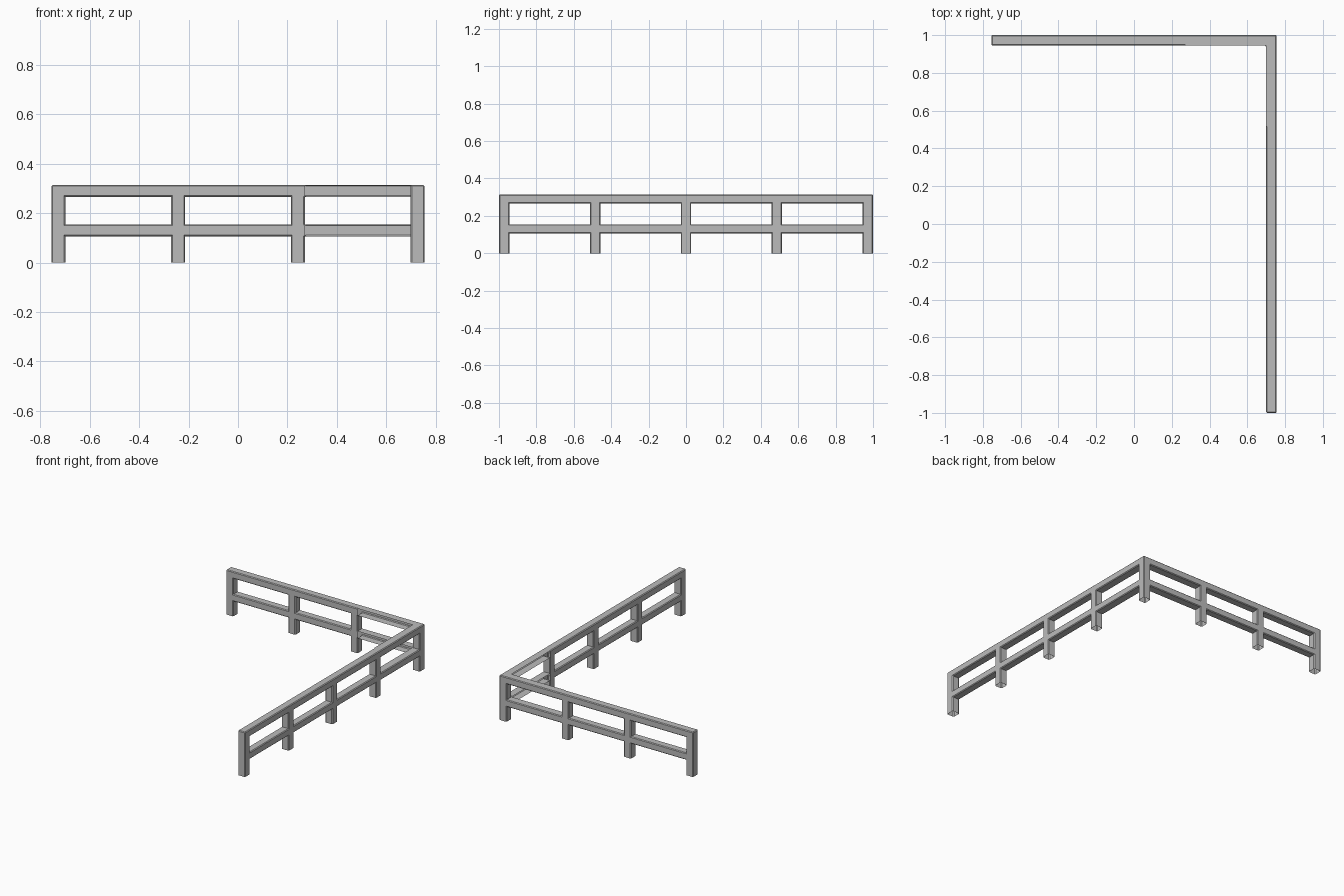
import bpy, bmesh

if "Cube" in bpy.data.objects:
    bpy.data.objects.remove(bpy.data.objects["Cube"])

T = 0.056                 # post and rail thickness
HX, HY = 0.755, 1.0       # outer half sizes


def breaks(half, bays):
    """Start and end coordinate of every post along one run."""
    pitch = (2 * half - T) / bays
    out = []
    for i in range(bays + 1):
        a = -half + i * pitch
        out += [a, a + T]
    return out


xs, ys = breaks(HX, 3), breaks(HY, 4)
zs = [0, 0.106, 0.155, 0.266, 0.315]      # rails are levels 1 and 3
nx, ny, nz = len(xs) - 1, len(ys) - 1, len(zs) - 1

# Filled cells: back run along x, right run along y; posts every second cell
cells = set()
for k in range(nz):
    rail = k in (1, 3)
    cells |= {(i, ny - 1, k) for i in range(nx) if rail or i % 2 == 0}
    cells |= {(nx - 1, j, k) for j in range(ny) if rail or j % 2 == 0}

# Skin of the cells, corners listed counter-clockwise from outside
SIDES = {
    (-1, 0, 0): [(0, 0, 0), (0, 0, 1), (0, 1, 1), (0, 1, 0)],
    (1, 0, 0): [(1, 0, 0), (1, 1, 0), (1, 1, 1), (1, 0, 1)],
    (0, -1, 0): [(0, 0, 0), (1, 0, 0), (1, 0, 1), (0, 0, 1)],
    (0, 1, 0): [(0, 1, 0), (0, 1, 1), (1, 1, 1), (1, 1, 0)],
    (0, 0, -1): [(0, 0, 0), (0, 1, 0), (1, 1, 0), (1, 0, 0)],
    (0, 0, 1): [(0, 0, 1), (1, 0, 1), (1, 1, 1), (0, 1, 1)],
}
bm = bmesh.new()
verts = {}


def vert(key):
    if key not in verts:
        verts[key] = bm.verts.new((xs[key[0]], ys[key[1]], zs[key[2]]))
    return verts[key]


for c in sorted(cells):
    for d, corners in SIDES.items():
        if tuple(a + b for a, b in zip(c, d)) in cells:
            continue
        # post bottoms and inner rail faces beside the corner are open
        if d == (0, 0, -1) and c[2] == 0:
            continue
        if d == (0, -1, 0) and c[:2] == (nx - 2, ny - 1):
            continue
        if d == (-1, 0, 0) and c[:2] == (nx - 1, ny - 2):
            continue
        bm.faces.new([vert(tuple(a + b for a, b in zip(c, o))) for o in corners])

# Small chamfer on the outward edges
bm.normal_update()
edges = [e for e in bm.edges if len(e.link_faces) == 2
         and e.calc_face_angle_signed() > 0.5]
bmesh.ops.bevel(bm, geom=edges, offset=0.005, segments=1, affect='EDGES',
                clamp_overlap=True)

mesh = bpy.data.meshes.new("corner_fence")
bm.to_mesh(mesh)
bm.free()
grey = bpy.data.materials.new("plain grey")
grey.diffuse_color = (0.5, 0.5, 0.5, 1)
grey.use_nodes = True
grey.node_tree.nodes["Principled BSDF"].inputs["Base Color"].default_value = grey.diffuse_color
mesh.materials.append(grey)
fence = bpy.data.objects.new("corner_fence", mesh)
bpy.context.collection.objects.link(fence)
